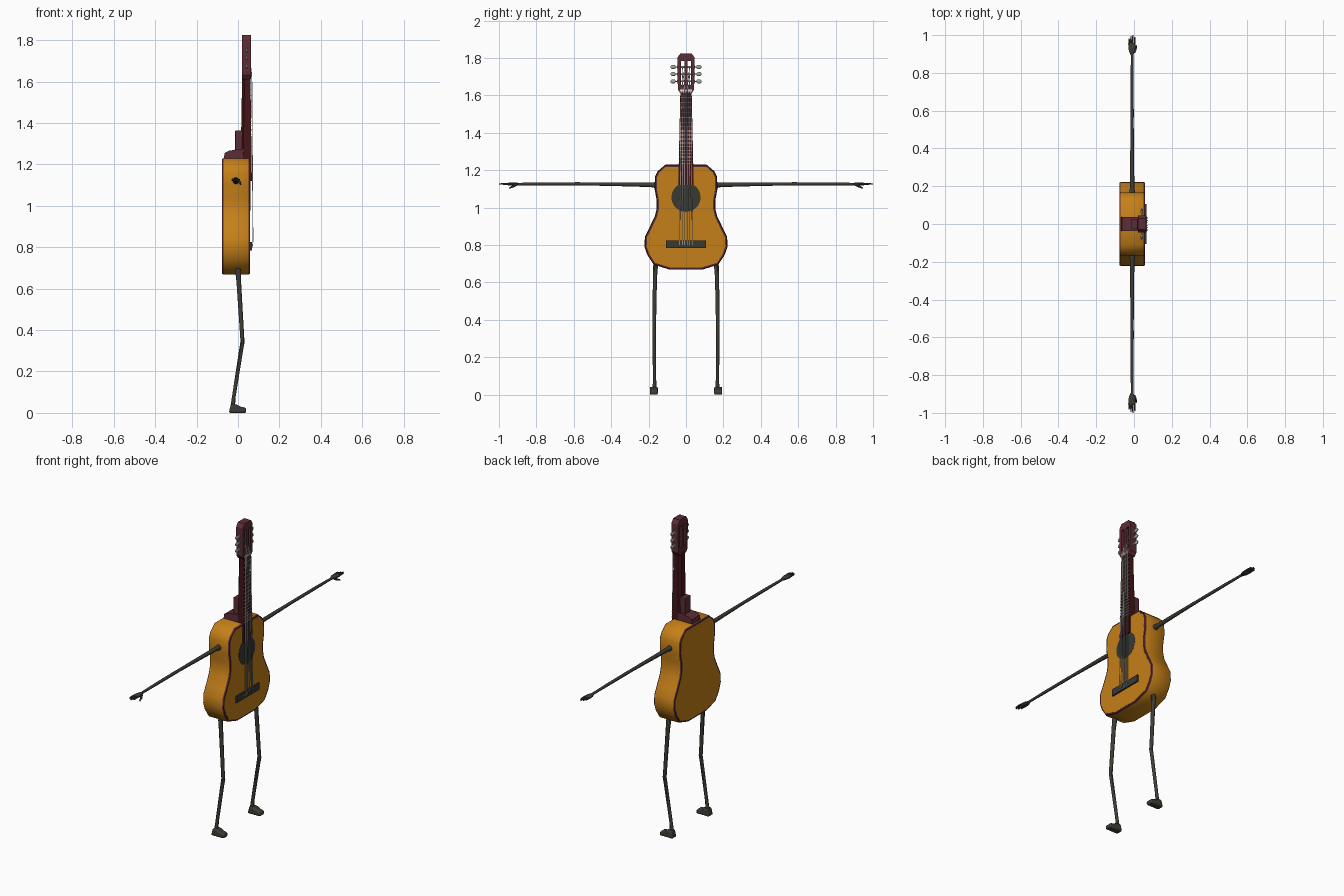
import bpy, bmesh, math
from mathutils import Vector

if "Cube" in bpy.data.objects:
    bpy.data.objects.remove(bpy.data.objects["Cube"])


def material(name, rgb):
    m = bpy.data.materials.new(name)
    m.diffuse_color = (*rgb, 1)
    m.use_nodes = True
    m.node_tree.nodes["Principled BSDF"].inputs["Base Color"].default_value = m.diffuse_color
    return m


AMBER = material("amber wood", (0.56, 0.215, 0.009))
MAROON = material("maroon wood", (0.11, 0.026, 0.037))
NECK = material("dark red wood", (0.055, 0.007, 0.009))
LIMB = material("dark grey limbs", (0.047, 0.045, 0.036))
BLACK = material("charcoal", (0.04, 0.04, 0.036))
NYLON = material("pale string", (0.75, 0.73, 0.66))
STEEL = material("steel string", (0.42, 0.47, 0.52))
PEG = material("peg grey", (0.36, 0.38, 0.35))


def finish(name, bm, mats, smooth=None, bevel=0):
    bmesh.ops.recalc_face_normals(bm, faces=bm.faces)
    me = bpy.data.meshes.new(name)
    bm.to_mesh(me)
    bm.free()
    ob = bpy.data.objects.new(name, me)
    bpy.context.collection.objects.link(ob)
    for m in mats:
        me.materials.append(m)
    if bevel:
        b = ob.modifiers.new("bevel", 'BEVEL')
        b.width, b.segments = bevel, 2
    if smooth:
        bpy.ops.object.select_all(action='DESELECT')
        ob.select_set(True)
        bpy.context.view_layer.objects.active = ob
        bpy.ops.object.shade_smooth_by_angle(angle=math.radians(smooth))
    return ob


def loft(name, rings, mats, smooth=None, bevel=0, rule=None):
    """Skin a list of equal rings of 3D points and cap both ends."""
    bm = bmesh.new()
    vs = [[bm.verts.new(p) for p in r] for r in rings]
    n = len(rings[0])
    for k in range(len(vs) - 1):
        for i in range(n):
            j = (i + 1) % n
            f = bm.faces.new((vs[k][i], vs[k][j], vs[k + 1][j], vs[k + 1][i]))
            f.material_index = rule(k) if rule else 0
    bm.faces.new(vs[0])
    bm.faces.new(vs[-1])
    return finish(name, bm, mats, smooth, bevel)


def box(name, x, y, z, mat, bevel=0):
    ring = lambda h: [(x[0], y[0], h), (x[1], y[0], h), (x[1], y[1], h), (x[0], y[1], h)]
    return loft(name, [ring(z[0]), ring(z[1])], [mat], bevel=bevel)


def tube(name, path, radii, mat, sides=8):
    """Tapered tube; each radius is a number or (along x, across) pair."""
    pts = [Vector(p) for p in path]
    rings = []
    for i, p in enumerate(pts):
        t = (pts[min(i + 1, len(pts) - 1)] - pts[max(i - 1, 0)]).normalized()
        u = Vector((1, 0, 0))
        u = (u - t * u.dot(t)).normalized()
        v = t.cross(u)
        r = radii[i]
        a, b = r if isinstance(r, tuple) else (r, r)
        angs = [2 * math.pi * (k + .5) / sides for k in range(sides)]
        rings.append([p + u * a * math.cos(w) + v * b * math.sin(w) for w in angs])
    return loft(name, rings, [mat], smooth=45)


# Guitar body with edge binding front and back
half = [(0.11, 1.23), (0.152, 1.195), (0.166, 1.165), (0.168, 1.1), (0.157, 1.04),
        (0.157, 0.995), (0.166, 0.955), (0.195, 0.895), (0.22, 0.845), (0.222, 0.79),
        (0.206, 0.745), (0.172, 0.695), (0.085, 0.668)]
outline = [Vector(p) for p in half] + [Vector((-y, z)) for y, z in reversed(half)]


def offset(d):
    out = []
    n = len(outline)
    for i, p in enumerate(outline):
        t = (outline[(i + 1) % n] - outline[i - 1]).normalized()
        out.append(p + Vector((t.y, -t.x)) * d)
    return out


layers = [(-0.077, .012), (-0.077, .004), (-0.071, 0), (0.051, 0), (0.058, .004), (0.058, .012)]
loft("body", [[(x, p.x, p.y) for p in offset(d)] for x, d in layers], [AMBER, MAROON],
     smooth=40, rule=lambda k: 0 if k == 2 else 1)

# Sound hole and bridge
disc = [(math.cos(2 * math.pi * i / 24) * .078, 1.055 + math.sin(2 * math.pi * i / 24) * .078)
        for i in range(24)]
loft("sound_hole", [[(x, y, z) for y, z in disc] for x in (0.055, 0.0595)], [BLACK])
box("bridge", (0.055, 0.067), (-0.107, 0.107), (0.785, 0.825), BLACK)

# Heel blocks behind the neck
heel = [(-0.07, 1.225), (-0.064, 1.256), (-0.045, 1.266), (0.0, 1.274), (0.03, 1.274), (0.03, 1.225)]
loft("heel_base", [[(x, y, z) for x, z in heel] for y in (-.038, .038)], [MAROON])
box("heel_block", (-0.014, 0.025), (-0.027, 0.027), (1.26, 1.365), MAROON, bevel=.004)

# Neck and fretboard
def neck_ring(z, w, back):
    return [(0.056, -w, z), (0.056, w, z), (back + .012, w, z), (back, w * .55, z),
            (back, -w * .55, z), (back + .012, -w, z)]


loft("neck", [neck_ring(1.225, .039, .013), neck_ring(1.63, .03, .02)], [NECK])
loft("fretboard", [[(0.055, -w, z), (0.055, w, z), (f, w, z), (f, -w, z)]
                   for z, w, f in ((1.12, .041, .067), (1.63, .03, .06))], [NECK])

# Frets get closer towards the body
for i in range(18):
    z = 0.80 + 0.82 * 0.5 ** (i / 12 * 0.64)
    t = (z - 1.12) / .51
    if t < .01:
        continue
    w, f = .041 - .011 * t, .067 - .007 * t
    box("fret", (f - .002, f + .003), (-w, w), (z - .0018, z + .0018), PEG)
box("nut", (0.05, 0.067), (-.031, .031), (1.622, 1.632), NYLON)

# Strings
for i in range(6):
    k = i - 2.5
    tube("string", [(0.069, k * .0135, .80), (0.0725, k * .0135, .83),
                    (0.067, k * .0102, 1.63), (0.052, math.copysign(.019, k), 1.67 + .038 * (i if i < 3 else 5 - i))],
         [.002] * 4, NYLON if i < 3 else STEEL, sides=5)

# Slotted headstock: outer frame, top, bottom and centre bar
HX = (0.02, 0.064)


def plate(name, pts):
    loft(name, [[(x, y, z) for y, z in pts] for x in HX], [MAROON])


plate("head_bottom", [(-.03, 1.612), (.03, 1.612), (.044, 1.632), (.044, 1.655), (-.044, 1.655), (-.044, 1.632)])
plate("head_top", [(-.046, 1.785), (.046, 1.785), (.045, 1.803), (.03, 1.825), (-.03, 1.825), (-.045, 1.803)])
plate("head_centre", [(-.009, 1.655), (.009, 1.655), (.009, 1.785), (-.009, 1.785)])
for s in (-1, 1):
    plate("head_side", [(s * .028, 1.655), (s * .044, 1.655), (s * .046, 1.785), (s * .028, 1.785)])

    # Tuning pegs
    for z in (1.675, 1.714, 1.752):
        tube("peg_roller", [(.042, s * .005, z), (.042, s * .03, z)], [.005, .005], NYLON)
        tube("peg_shaft", [(.042, s * .04, z), (.042, s * .062, z)], [.0035, .0035], PEG)
        tube("peg_knob", [(.042, s * y, z) for y in (.055, .061, .076, .082)],
             [(.004, .005), (.007, .011), (.007, .011), (.004, .006)], PEG)
        box("peg_washer", (.036, .048), sorted((s * .043, s * .048)), (z - .007, z + .007), PEG)

    # Arm
    tube("arm", [(-.01, s * y, z) for y, z in
                 ((.15, 1.12), (.19, 1.122), (.36, 1.125), (.54, 1.127), (.57, 1.127), (.75, 1.127), (.905, 1.126))],
         [.019, .013, .011, .009, .0095, .009, .007], LIMB)

    # Hand with four fingers and a thumb
    tube("palm", [(-.011, s * y, 1.126) for y in (.895, .915, .94, .957)],
         [(.008, .007), (.017, .009), (.021, .009), (.019, .006)], LIMB)
    for i, tip in enumerate((.982, .994, 1.0, .99)):
        x = -.026 + i * .010
        tube("finger", [(x, s * .95, 1.127), (x, s * .975, 1.127), (x * 1.05, s * tip, 1.126)],
             [.0052, .0048, .003], LIMB, sides=6)
    tube("thumb", [(0, s * .908, 1.123), (.009, s * .926, 1.113), (.013, s * .945, 1.104)],
         [.007, .006, .0035], LIMB, sides=6)

    # Leg
    tube("leg", [(0, s * .155, .715), (0, s * .163, .685), (.004, s * .166, .63), (.02, s * .17, .37), (.022, s * .17, .345),
                 (.016, s * .17, .31), (-.02, s * .168, .08), (-.026, s * .168, .025)],
         [.016, .014, .012, .0105, .011, .0105, .0095, .012], LIMB)

    # Shoe
    side = [(-.044, 0), (.038, 0), (.041, .014), (.034, .026), (.012, .03), (-.008, .042), (-.034, .042), (-.04, .02)]
    loft("foot", [[(x, s * .172 + y, z) for x, z in side] for y in (-.021, .021)], [LIMB], smooth=45, bevel=.006)

# Front and back panels set inside the binding
panel = offset(.012)
for name, xs in (("front_panel", (.056, .0585)), ("back_panel", (-.0775, -.075))):
    loft(name, [[(x, p.x, p.y) for p in panel] for x in xs], [AMBER])
